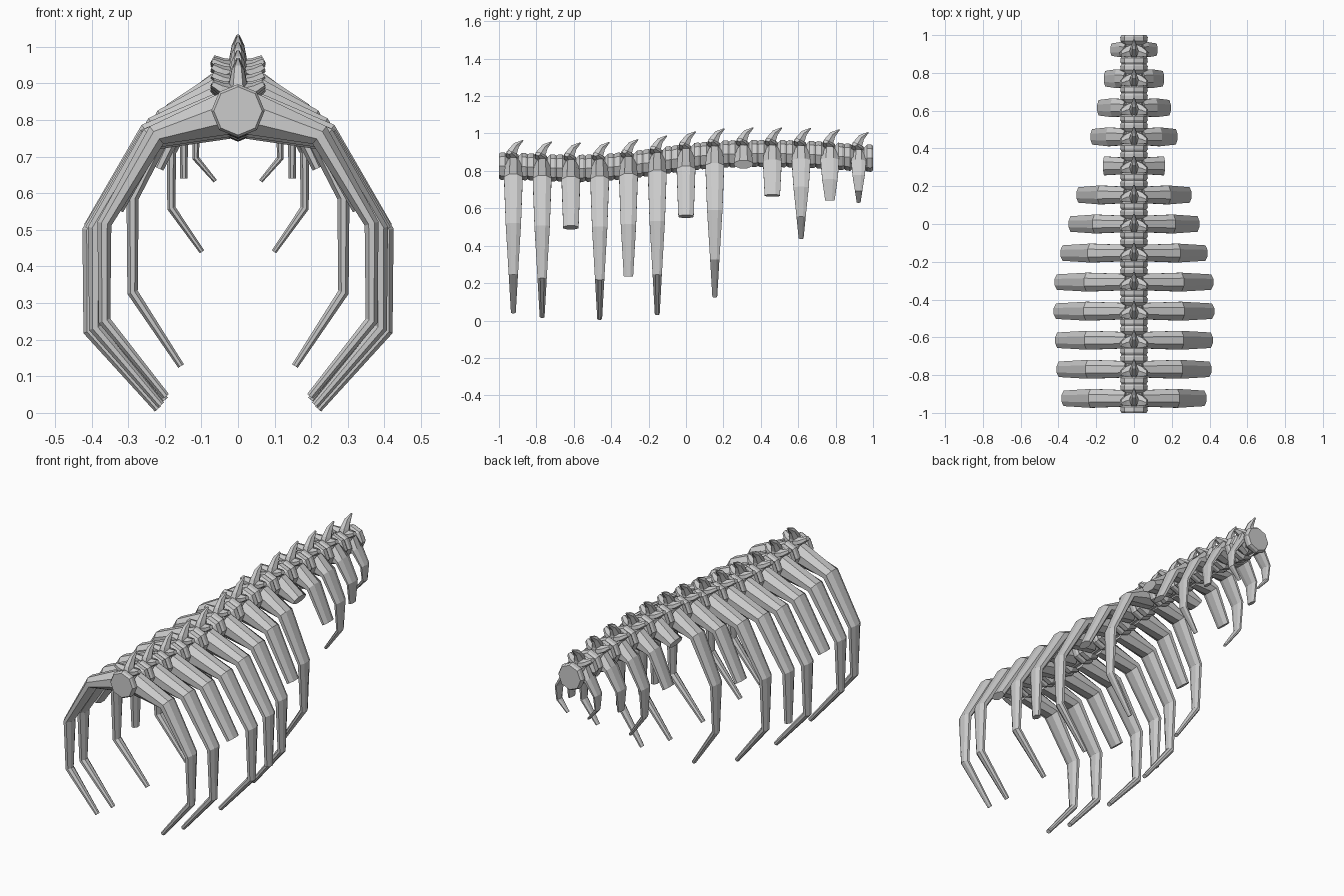
import bpy, bmesh, math
from mathutils import Vector

if "Cube" in bpy.data.objects:
    bpy.data.objects.remove(bpy.data.objects["Cube"])

# per vertebra: spine height, rib outer half width, rib drop, number of rib points (less than 5 = broken rib)
VERTEBRAE = [
    (.825, .385, .780, 5), (.818, .410, .797, 5), (.813, .420, .800, 3),
    (.815, .425, .804, 5), (.830, .420, .810, 4), (.850, .390, .815, 5),
    (.872, .350, .800, 3), (.888, .308, .760, 5), (.893, .275, .680, 2),
    (.893, .237, .570, 3), (.890, .202, .450, 5), (.883, .168, .330, 4),
    (.868, .135, .235, 5)]
N = len(VERTEBRAE)
STEP = 2 / N


def y_at(i):
    return -1 + STEP * (i + .5)


def spine_z(y):
    f = min(max((y + 1) / STEP - .5, 0), N - 1.001)
    k = int(f)
    return VERTEBRAE[k][0] * (1 - f + k) + VERTEBRAE[k + 1][0] * (f - k)


def loft(name, rings, mirror=False):
    """Skin a list of closed rings and cap both ends."""
    bm = bmesh.new()
    vs = [[bm.verts.new(p) for p in r] for r in rings]
    n = len(rings[0])
    for a, b in zip(vs, vs[1:]):
        for j in range(n):
            bm.faces.new((a[j], a[(j + 1) % n], b[(j + 1) % n], b[j]))
    bm.faces.new(vs[0][::-1])
    bm.faces.new(vs[-1])
    bmesh.ops.recalc_face_normals(bm, faces=bm.faces)
    me = bpy.data.meshes.new(name)
    bm.to_mesh(me)
    bm.free()
    ob = bpy.data.objects.new(name, me)
    bpy.context.collection.objects.link(ob)
    if mirror:
        ob.modifiers.new("Mirror", 'MIRROR').use_mirror_merge = False
    return ob


def sweep(name, pts, sizes, side, n=8, turn=.5, mirror=False):
    """Sweep an n-gon along pts; sizes = (half along side, half thickness)."""
    pts = [Vector(p) for p in pts]
    side = Vector(side)
    rings = []
    for i, p in enumerate(pts):
        d_in = (p - pts[i - 1]).normalized() if i else None
        d_out = (pts[i + 1] - p).normalized() if i < len(pts) - 1 else None
        d_in, d_out = d_in or d_out, d_out or d_in
        t = (d_in + d_out).normalized()
        miter = 1 / max(t.dot(d_in), .6)
        nor = side.cross(t).normalized() * miter
        w, h = sizes[i]
        k = 1 / math.cos(math.pi / n) if turn else 1
        rings.append([p + side * w * k * math.cos((j + turn) * 2 * math.pi / n)
                      + nor * h * k * math.sin((j + turn) * 2 * math.pi / n) for j in range(n)])
    return loft(name, rings, mirror)


for i, (zc, outer, drop, count) in enumerate(VERTEBRAE):
    y = y_at(i)

    # spool-shaped vertebra body
    rings = []
    for dy, r in ((-.077, .066), (-.066, .073), (-.045, .072), (-.028, .056),
                  (.028, .056), (.045, .072), (.066, .073), (.077, .066)):
        yy = y + dy
        rings.append([(r * math.cos(a * math.pi / 4), yy, spine_z(yy) + r * math.sin(a * math.pi / 4))
                      for a in range(8)])
    loft("vertebra_body", rings)

    # backward-curving spine spike
    sweep("neural_spike",
          [(0, y - .015, zc + .035), (0, y - .006, zc + .075), (0, y + .016, zc + .112), (0, y + .052, zc + .138)],
          [(.03, .042), (.024, .03), (.017, .019), (.005, .003)], (1, 0, 0), n=6, turn=0)

    # small side wings rising outward
    sweep("side_wing",
          [(.015, y - .005, zc + .05), (.045, y - .012, zc + .06), (.07, y - .022, zc + .074)],
          [(.032, .02), (.026, .015), (.013, .01)], (0, 1, 0), n=6, mirror=True)

    # curved rib, flat and tapering
    x = outer - .02
    path = [(.035, 0), (x * .61, drop * .085), (x, drop * .395), (x, drop * .735), (x * .54, drop)]
    s = (outer / .42) ** .6
    w = .8 if i == N - 1 else 1
    sizes = [(.043, .058), (.05, .03 * s), (.041, .02 * s), (.025, .017 * s), (.013, .011 * s)]
    sweep("rib", [(px, y, zc - .008 * (k == 0) - pz) for k, (px, pz) in enumerate(path)][:count],
          [(a * w, b) for a, b in sizes][:count], (0, 1, 0), mirror=True)
